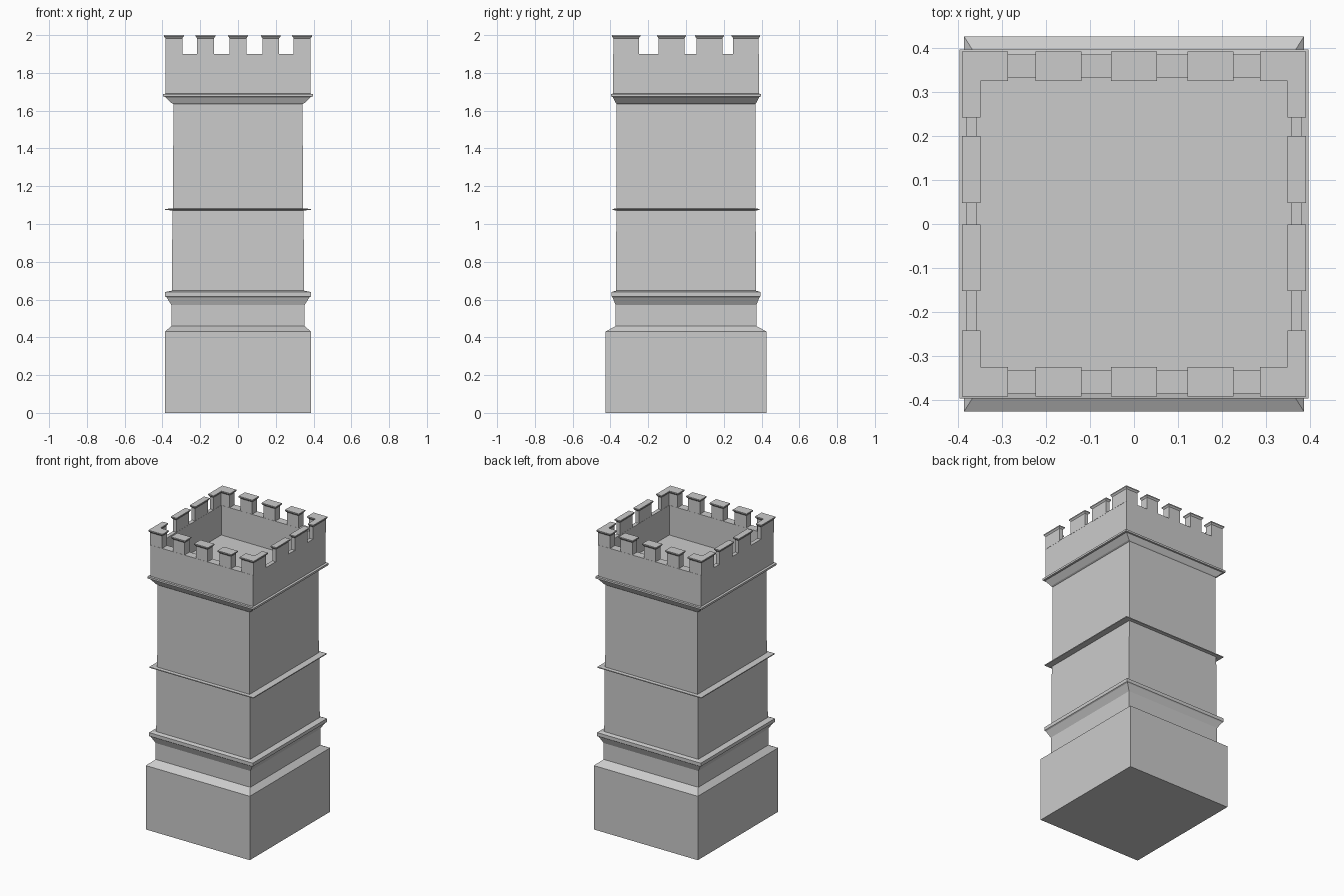
import bpy, bmesh

if "Cube" in bpy.data.objects:
    bpy.data.objects.remove(bpy.data.objects["Cube"])


def loft(name, rings):
    """Skin a stack of matching outlines and close both ends."""
    bm = bmesh.new()
    loops = [[bm.verts.new(p) for p in ring] for ring in rings]
    n = len(loops[0])
    for a, b in zip(loops, loops[1:]):
        for i in range(n):
            j = (i + 1) % n
            bm.faces.new((a[i], a[j], b[j], b[i]))
    bm.faces.new(loops[0][::-1])
    bm.faces.new(loops[-1])
    bmesh.ops.recalc_face_normals(bm, faces=bm.faces)
    mesh = bpy.data.meshes.new(name)
    bm.to_mesh(mesh)
    bm.free()
    obj = bpy.data.objects.new(name, mesh)
    bpy.context.collection.objects.link(obj)
    return obj


def rect(x0, x1, y0, y1, z):
    return [(x0, y0, z), (x1, y0, z), (x1, y1, z), (x0, y1, z)]


# Tower shell: (half width x, half depth y, height), up the outside, down the inside
profile = [
    (0.387, 0.427, 0.0), (0.387, 0.427, 0.43), (0.352, 0.372, 0.46),
    (0.352, 0.372, 0.57), (0.378, 0.389, 0.612), (0.386, 0.394, 0.617),
    (0.386, 0.394, 0.64), (0.350, 0.370, 0.647),
    (0.347, 0.369, 1.072), (0.387, 0.390, 1.074), (0.387, 0.390, 1.080),
    (0.344, 0.368, 1.082), (0.342, 0.367, 1.635),
    (0.352, 0.371, 1.640), (0.385, 0.388, 1.673), (0.397, 0.397, 1.675),
    (0.397, 0.397, 1.688), (0.383, 0.386, 1.690),
    (0.383, 0.386, 1.90), (0.357, 0.332, 1.90), (0.357, 0.332, 1.70),
]
loft("tower_body", [rect(-x, x, -y, y, z) for x, y, z in profile])

# Merlon levels: (inset from cap outline, height) - plain block with a flared cap
levels = [(0.008, 1.895), (0.008, 1.983), (0.0, 1.993), (0.0, 2.0)]
XO, YO, XI, YI = 0.392, 0.393, 0.35, 0.325


def merlon(name, x0, x1, y0, y1):
    loft(name, [rect(x0 + d, x1 - d, y0 + d, y1 - d, z) for d, z in levels])


def corner_merlon(name, sx, sy):
    rings = []
    for d, z in levels:
        pts = [(XO - d, YO - d), (0.287 + d, YO - d), (0.287 + d, YI + d),
               (XI + d, YI + d), (XI + d, 0.242 + d), (XO - d, 0.242 + d)]
        rings.append([(sx * x, sy * y, z) for x, y in pts])
    loft(name, rings)


for sx in (-1, 1):
    for sy in (-1, 1):
        corner_merlon("corner_merlon", sx, sy)

# Front and back merlons
for sy in (-1, 1):
    y0, y1 = sorted((sy * YI, sy * YO))
    for c in (-0.172, 0.0, 0.174):
        merlon("front_back_merlon", c - 0.052, c + 0.052, y0, y1)

# Side merlons
for sx in (-1, 1):
    x0, x1 = sorted((sx * XI, sx * XO))
    for c in (-0.077, 0.124):
        merlon("side_merlon", x0, x1, c - 0.076, c + 0.076)
